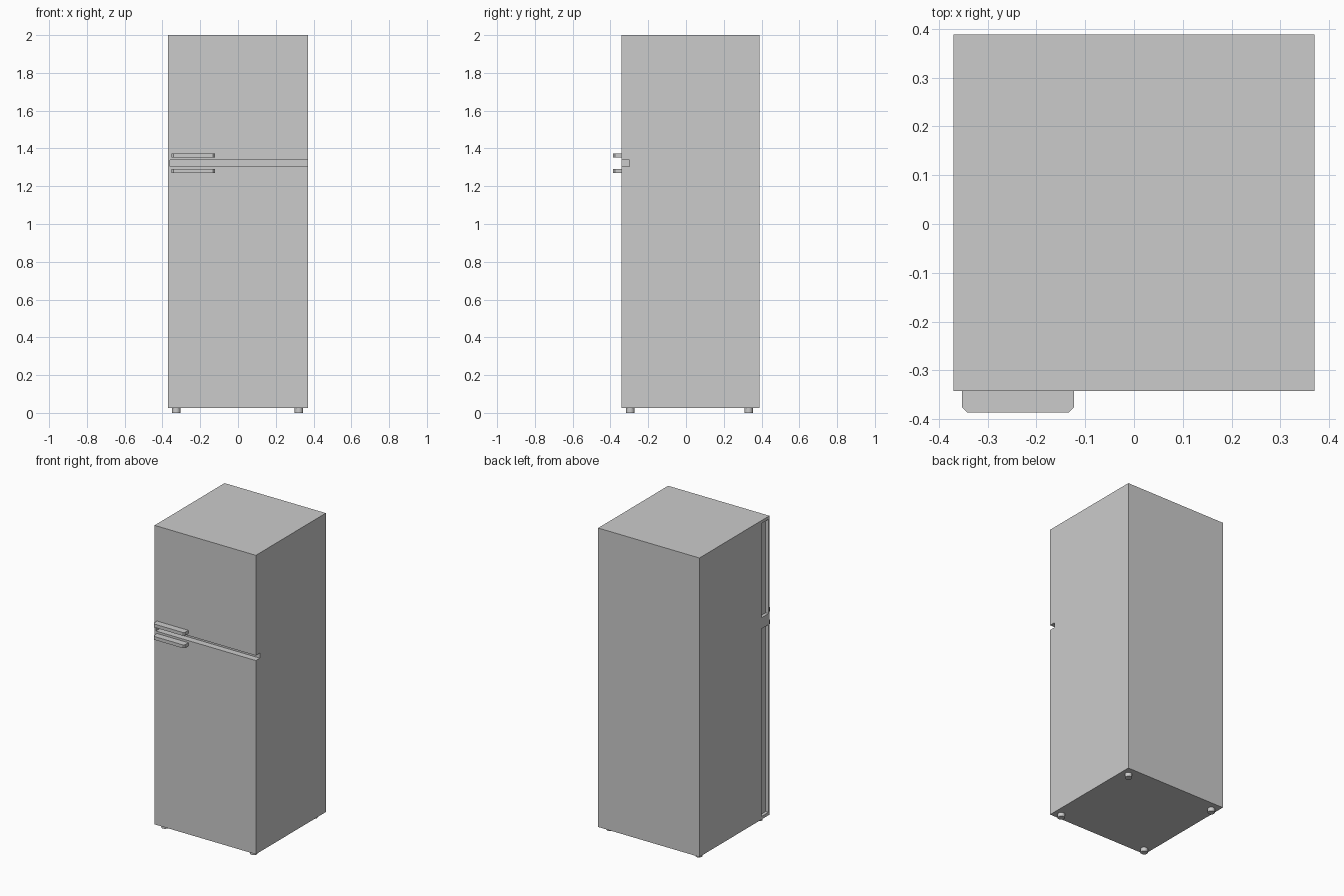
import bpy, bmesh

if "Cube" in bpy.data.objects:
    bpy.data.objects.remove(bpy.data.objects["Cube"])

X, FRONT, BACK = 0.37, -0.342, 0.388
SEAM = -0.255           # where the doors meet the cabinet
Z0, ZA, ZB, Z1 = 0.026, 1.305, 1.338, 2.0


def prism(name, pts, z0, z1):
    """Extrude an xy outline from z0 to z1."""
    bm = bmesh.new()
    face = bm.faces.new([bm.verts.new((x, y, z0)) for x, y in pts])
    top = bmesh.ops.extrude_face_region(bm, geom=[face])["geom"]
    for v in top:
        if isinstance(v, bmesh.types.BMVert):
            v.co.z = z1
    bmesh.ops.recalc_face_normals(bm, faces=bm.faces)
    me = bpy.data.meshes.new(name)
    bm.to_mesh(me)
    bm.free()
    ob = bpy.data.objects.new(name, me)
    bpy.context.collection.objects.link(ob)
    return ob


def box(name, x0, x1, y0, y1, z0, z1):
    return prism(name, [(x0, y0), (x1, y0), (x1, y1), (x0, y1)], z0, z1)


# Cabinet behind the doors
box("cabinet", -X, X, SEAM, BACK, Z0, Z1)

# Doors, each with a finger recess down the opening side
for label, z0, z1 in (("lower", Z0, ZA), ("upper", ZB, Z1)):
    door = box(label + "_door", -X, X, FRONT, SEAM, z0, z1)
    cutter = box(label + "_recess_cutter", -X - 0.1, -X + 0.02,
                 FRONT + 0.01, SEAM - 0.003, z0 + 0.02, z1 - 0.02)
    cutter.hide_render = True
    cutter.hide_set(True)
    mod = door.modifiers.new("recess", "BOOLEAN")
    mod.operation = "DIFFERENCE"
    mod.solver = "EXACT"
    mod.object = cutter

# Recessed divider between the doors with a small end cap
box("divider", -X, X, -0.30, SEAM, ZA, ZB)
box("divider_end_cap", -X, -X + 0.01, FRONT, -0.30, ZA, ZB)

# Handles with chamfered front corners
hx0, hx1, hy, c = -0.352, -0.123, -0.386, 0.01
outline = [(hx0, FRONT), (hx0, hy + c), (hx0 + c, hy),
           (hx1 - c, hy), (hx1, hy + c), (hx1, FRONT)]
prism("upper_handle", outline, 1.351, 1.373)
prism("lower_handle", outline, 1.269, 1.291)

# Feet
for sx, x in (("left", -0.327), ("right", 0.322)):
    for sy, y in (("front", -0.295), ("back", 0.332)):
        bpy.ops.mesh.primitive_cylinder_add(vertices=20, radius=0.022, depth=0.03,
                                            location=(x, y, 0.015))
        bpy.context.object.name = f"{sy}_{sx}_foot"
        bpy.ops.object.shade_smooth_by_angle()
